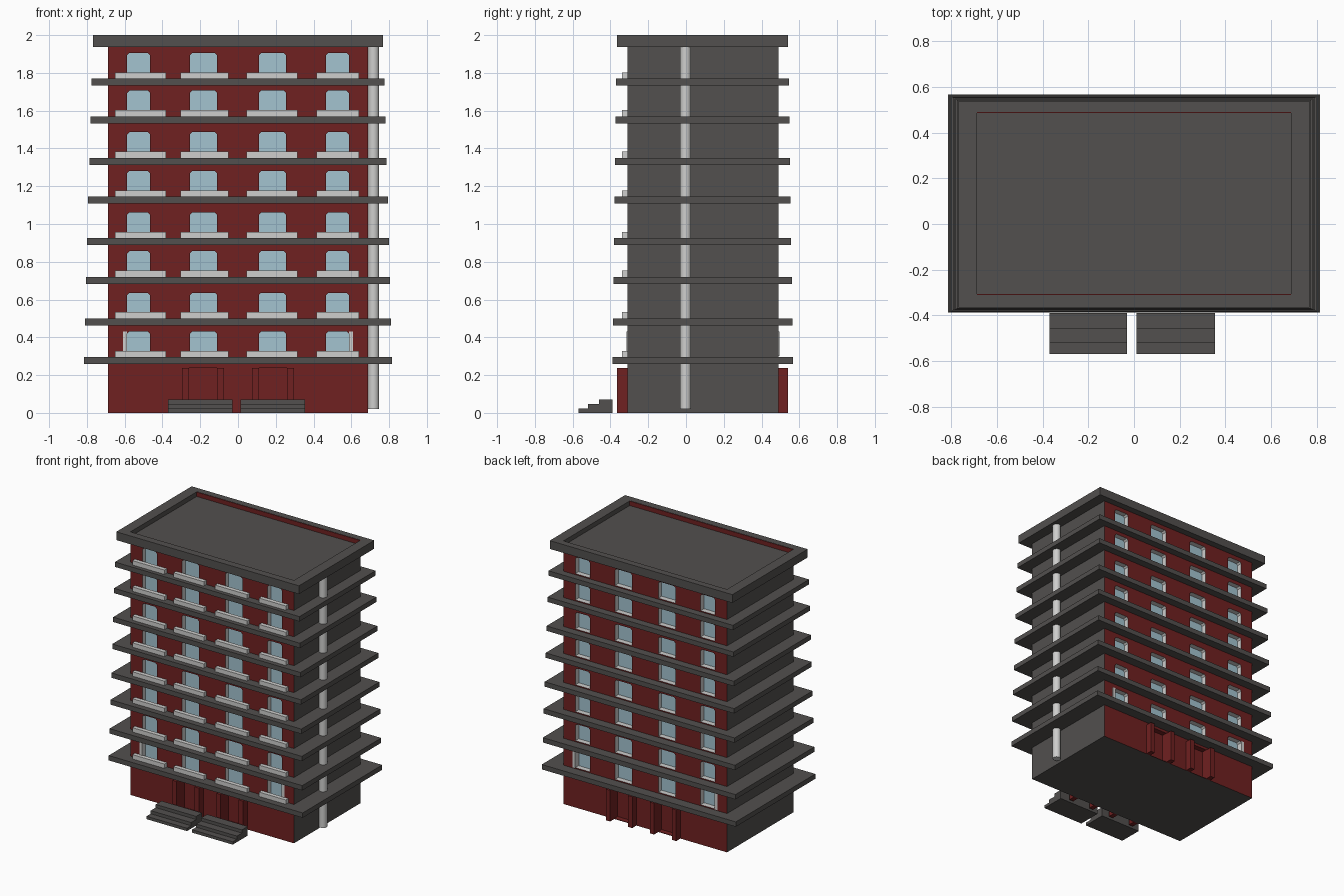
import bpy, bmesh
from mathutils import Matrix

if "Cube" in bpy.data.objects:
    bpy.data.objects.remove(bpy.data.objects["Cube"])


def mat(name, rgb):
    m = bpy.data.materials.new(name)
    m.diffuse_color = (*rgb, 1)
    m.use_nodes = True
    m.node_tree.nodes["Principled BSDF"].inputs["Base Color"].default_value = m.diffuse_color
    return m


RED = mat("brick_red", (0.16, 0.015, 0.015))
GREY = mat("concrete_grey", (0.085, 0.08, 0.077))
GLASS = mat("pale_blue_glass", (0.37, 0.55, 0.63))
WHITE = mat("off_white", (0.62, 0.62, 0.61))
MATS = [RED, GREY, GLASS, WHITE]


def finish(name, bm, mats):
    me = bpy.data.meshes.new(name)
    bm.to_mesh(me)
    bm.free()
    for m in mats:
        me.materials.append(m)
    ob = bpy.data.objects.new(name, me)
    bpy.context.collection.objects.link(ob)
    return ob


def add_box(bm, x0, x1, y0, y1, z0, z1):
    mx = Matrix.Translation(((x0 + x1) / 2, (y0 + y1) / 2, (z0 + z1) / 2))
    mx = mx @ Matrix.Diagonal((x1 - x0, y1 - y0, z1 - z0, 1))
    bmesh.ops.create_cube(bm, size=1, matrix=mx)


def boxes(name, m, *dims):
    bm = bmesh.new()
    for d in dims:
        add_box(bm, *d)
    return finish(name, bm, [m])


def add_prism(bm, prof, y_out, y_in, side, back):
    """Extrude an xz profile along y; the innermost face gets its own colour."""
    a = [bm.verts.new((x, y_out, z)) for x, z in prof]
    b = [bm.verts.new((x, y_in, z)) for x, z in prof]
    n = len(prof)
    fs = [bm.faces.new(a), bm.faces.new(b[::-1])]
    for i in range(n):
        j = (i + 1) % n
        fs.append(bm.faces.new((a[j], a[i], b[i], b[j])))
    for f in fs:
        f.material_index = side
    fs[1].material_index = back
    bmesh.ops.recalc_face_normals(bm, faces=fs)


W, YF, YB = 0.688, -0.31, 0.49
TOPS = [0.295, 0.50, 0.72, 0.925, 1.145, 1.35, 1.57, 1.77]
WINDOWS = [(-0.587, -0.466), (-0.254, -0.111), (0.111, 0.254), (0.466, 0.587)]
DEPTH = 0.04

# body: red front and back, grey ends, roof and base
bm = bmesh.new()
add_box(bm, -W, W, YF, YB, 0, 1.965)
bm.normal_update()
for f in bm.faces:
    f.material_index = 0 if abs(f.normal.y) > 0.5 else 1
body = finish("building_body", bm, MATS)

# window and door recesses, cut with white reveals and glass backs
bm = bmesh.new()
for y, s in ((YF, 1), (YB, -1)):
    yo, yi = y - s * 0.02, y + s * DEPTH
    for t in TOPS:
        z0, z1, c = t + 0.008, t + 0.136, 0.012
        for x0, x1 in WINDOWS:
            add_prism(bm, [(x0, z0), (x1, z0), (x1, z1 - c), (x1 - c, z1),
                           (x0 + c, z1), (x0, z1 - c)], yo, yi, 3, 2)
    for x0, x1 in ((-0.26, -0.11), (0.11, 0.26)):
        add_prism(bm, [(x0, 0.004), (x1, 0.004), (x1, 0.238), (x0, 0.238)], yo, yi, 0, 0)
cutter = finish("recess_cutter", bm, MATS)
mod = body.modifiers.new("recesses", "BOOLEAN")
mod.operation = "DIFFERENCE"
mod.solver = "EXACT"
mod.object = cutter
dg = bpy.context.evaluated_depsgraph_get()
cut_mesh = bpy.data.meshes.new_from_object(body.evaluated_get(dg))
body.modifiers.clear()
body.data = cut_mesh
cutter.hide_render = True
bpy.data.objects.remove(cutter)

# floor slabs, shrinking slightly with height
for i, t in enumerate(TOPS):
    k = i / 7
    hx = 0.816 - 0.04 * k
    boxes(f"floor_slab_{i + 1}", GREY,
          (-hx, hx, -0.388 + 0.018 * k, 0.567 - 0.023 * k, t - 0.037, t))

# roof parapet frame with red lining on the long inner sides
RX, R0, R1 = 0.768, -0.365, 0.54
boxes("roof_parapet", GREY,
      (-RX, RX, R0, YF, 1.937, 2), (-RX, RX, YB, R1, 1.937, 2),
      (-RX, -W, YF, YB, 1.937, 2), (W, RX, YF, YB, 1.937, 2))
boxes("parapet_lining", RED,
      (-W, W, YF, YF + 0.004, 1.96, 1.998), (-W, W, YB - 0.004, YB, 1.96, 1.998))

# window ledge boxes on the front only
LEDGES = [(-0.65, -0.38), (-0.305, -0.05), (0.045, 0.315), (0.415, 0.64)]
boxes("window_ledges", WHITE,
      *[(a, b, -0.34, YF + 0.002, t, t + 0.033) for t in TOPS for a, b in LEDGES])

# extra trim strips beside the lowest outer windows
boxes("lower_window_trim", WHITE,
      *[(min(s * 0.587, s * 0.61), max(s * 0.587, s * 0.61), y - 0.004, y + 0.004, 0.30, 0.43)
        for s in (-1, 1) for y in (YF, YB)])

# door posts, front and back
posts = []
for x0, x1 in ((-0.296, -0.26), (-0.11, -0.074), (0.074, 0.11), (0.26, 0.296)):
    posts += [(x0, x1, R0, YF, 0, 0.237), (x0, x1, YB, R1, 0, 0.237)]
boxes("door_posts", RED, *posts)

# entrance steps
for name, x0, x1 in (("left_steps", -0.37, -0.03), ("right_steps", 0.012, 0.355)):
    bm = bmesh.new()
    prof = [(-0.57, 0), (-0.57, 0.022), (-0.52, 0.022), (-0.52, 0.046),
            (-0.46, 0.046), (-0.46, 0.07), (-0.39, 0.07), (-0.39, 0)]
    f = bm.faces.new([bm.verts.new((x0, y, z)) for y, z in prof])
    r = bmesh.ops.extrude_face_region(bm, geom=[f])
    bmesh.ops.translate(bm, vec=(x1 - x0, 0, 0),
                        verts=[v for v in r["geom"] if isinstance(v, bmesh.types.BMVert)])
    bmesh.ops.recalc_face_normals(bm, faces=bm.faces[:])
    finish(name, bm, [GREY])

# drain pipe on the right end
bm = bmesh.new()
bmesh.ops.create_cone(bm, cap_ends=True, segments=24, radius1=0.029, radius2=0.029,
                      depth=1.93, matrix=Matrix.Translation((0.718, -0.002, 0.985)))
for f in bm.faces:
    f.smooth = len(f.verts) == 4
for e in bm.edges:
    e.smooth = all(f.smooth for f in e.link_faces)
finish("drain_pipe", bm, [WHITE])
